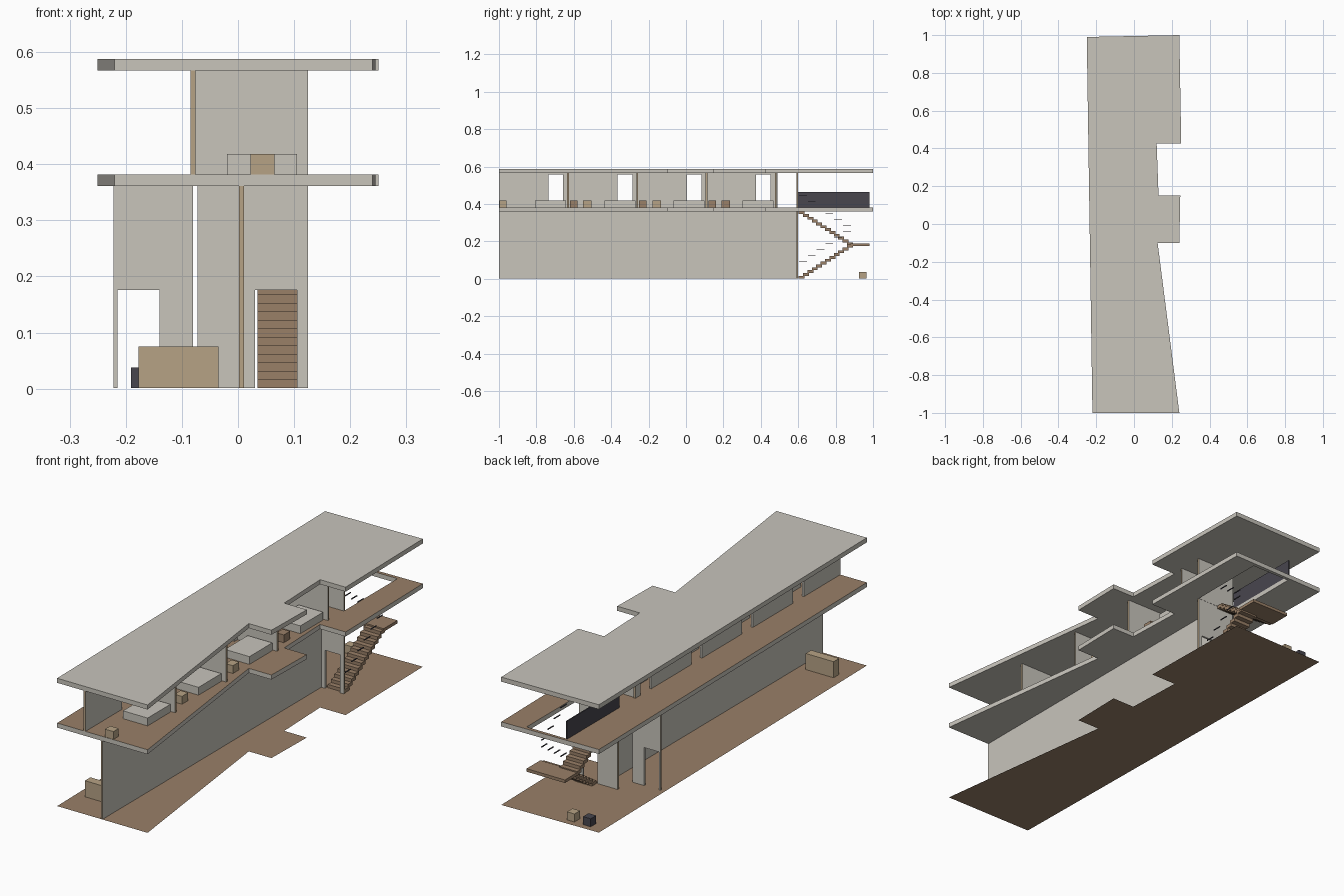
import bpy
import bmesh
from mathutils import Vector

if "Cube" in bpy.data.objects:
    bpy.data.objects.remove(bpy.data.objects["Cube"], do_unlink=True)


def material(name, rgb):
    m = bpy.data.materials.new(name)
    m.use_nodes = True
    m.diffuse_color = (*rgb, 1)
    bsdf = next(n for n in m.node_tree.nodes if n.type == 'BSDF_PRINCIPLED')
    bsdf.inputs["Base Color"].default_value = (*rgb, 1)
    return m


PLASTER = material("plaster_grey", (0.58, 0.555, 0.50))
WOOD = material("floor_brown", (0.32, 0.215, 0.137))
TAN = material("light_tan", (0.47, 0.365, 0.235))
DARK = material("charcoal", (0.065, 0.061, 0.076))

FLOOR, SLAB_LOW, ROOF_LOW, ROOF_TOP = 0.382, 0.361, 0.567, 0.588
BASE = 0.001
DOOR = 0.175


def finish(bm, name, mats, rule=None):
    bmesh.ops.recalc_face_normals(bm, faces=bm.faces)
    bm.normal_update()
    if rule:
        for f in bm.faces:
            f.material_index = rule(f)
    me = bpy.data.meshes.new(name)
    bm.to_mesh(me)
    bm.free()
    for m in mats:
        me.materials.append(m)
    ob = bpy.data.objects.new(name, me)
    bpy.context.collection.objects.link(ob)
    return ob


def add_box(bm, xs, ys, zs):
    verts = bmesh.ops.create_cube(bm, size=1)["verts"]
    for v in verts:
        v.co = [a + (b - a) * (c + 0.5) for (a, b), c in zip((xs, ys, zs), v.co)]


def box(name, xs, ys, zs, mat):
    bm = bmesh.new()
    add_box(bm, xs, ys, zs)
    return finish(bm, name, [mat])


def extrude(bm, faces, direction):
    geo = bmesh.ops.extrude_face_region(bm, geom=faces)["geom"]
    moved = [g for g in geo if isinstance(g, bmesh.types.BMVert)]
    bmesh.ops.translate(bm, verts=moved, vec=Vector(direction))


def slab(name, outline, z, height, mats, rule=None, hole=None):
    bm = bmesh.new()
    edges = []
    for loop in filter(None, (outline, hole)):
        vs = [bm.verts.new((x, y, z)) for x, y in loop]
        edges += [bm.edges.new((a, b)) for a, b in zip(vs, vs[1:] + vs[:1])]
    bmesh.ops.triangle_fill(bm, edges=edges, use_beauty=True, normal=(0, 0, 1))
    if height:
        extrude(bm, bm.faces[:], (0, 0, height))
    return finish(bm, name, mats, rule)


def wall(name, axis, span, at, zs, doors=(), thick=0.009):
    """Upright wall along one axis, with door notches and tan end faces."""
    low, high = zs
    pts = [(span[0], high), (span[0], low)]
    for a, b in doors:
        pts += [(a, low), (a, low + DOOR), (b, low + DOOR), (b, low)]
    pts += [(span[1], low), (span[1], high)]
    bm = bmesh.new()
    place = (lambda s, z: (s, at, z)) if axis == 0 else (lambda s, z: (at, s, z))
    face = bm.faces.new([bm.verts.new(place(s, z)) for s, z in pts])
    extrude(bm, [face], (0, thick, 0) if axis == 0 else (thick, 0, 0))

    def is_end(f):
        c = f.calc_center_median()[axis]
        return int(abs(f.normal[axis]) > 0.9 and min(abs(c - s) for s in span) < 1e-4)
    return finish(bm, name, [PLASTER, TAN], is_end)


# Ground, upper floor with stair opening, and roof
plan = [(-0.25, 0.99), (0.24, 1.0), (0.25, 0.425), (0.12, 0.425), (0.13, 0.15),
        (0.245, 0.15), (0.24, -0.10), (0.125, -0.10), (0.24, -1.0), (-0.22, -1.0)]
stairwell = [(-0.075, 0.6), (0.125, 0.6), (0.125, 0.98), (-0.075, 0.98)]
slab("ground", plan, 0, 0, [WOOD])
slab("upper_floor", plan, SLAB_LOW, FLOOR - SLAB_LOW, [PLASTER, WOOD],
     lambda f: int(f.normal.z > 0.9), stairwell)
slab("roof", plan, ROOF_LOW, ROOF_TOP - ROOF_LOW, [PLASTER])

# Lower walls
low = (BASE, SLAB_LOW)
wall("lower_long_wall", 1, (-1.0, 0.59), 0.002, low)
wall("lower_side_screen", 0, (-0.222, -0.08), 0.495, low, [(-0.215, -0.14)])
wall("lower_stair_wall", 0, (-0.072, 0.125), 0.59, low, [(0.03, 0.105)])

# Upper walls
up = (FLOOR, ROOF_LOW)
room_ends = [-0.635 + 0.37 * i for i in range(4)]
wall("upper_long_wall", 1, (-1.0, 0.49), -0.085, up,
     [(y - 0.1, y - 0.022) for y in room_ends])
for i, y in enumerate(room_ends):
    wall(f"room_wall_{i + 1}", 0, (-0.076, 0.125), y, up)
wall("upper_stair_wall", 0, (-0.076, 0.125), 0.59, up)

# Beds, desks and stools in the four rooms
top = (FLOOR, FLOOR + 0.036)
for i, y in enumerate(room_ends):
    box(f"bed_{i + 1}", (-0.02, 0.105), (y - 0.172, y - 0.006), top, PLASTER)
    start = y - 0.36
    if i == 0:
        box("stool_1", (0.022, 0.065), (-0.998, -0.96), top, TAN)
    else:
        box(f"side_table_{i + 1}", (-0.065, -0.028), (start + 0.005, start + 0.045), top, WOOD)
        box(f"stool_{i + 1}", (0.062, 0.1), (start + 0.075, start + 0.12), top,
            WOOD if i == 3 else TAN)

# Lower furniture
box("counter", (-0.177, -0.035), (-0.86, -0.82), (BASE, 0.075), TAN)
box("tan_seat", (-0.108, -0.07), (0.925, 0.965), (BASE, 0.038), TAN)
box("dark_seat", (-0.191, -0.152), (0.925, 0.965), (BASE, 0.038), DARK)

# Stairs: two flights meeting at a landing
STEPS, RUN, RISE = 12, 0.0235, 0.0152
for name, xs, z0, side in (("lower_flight", (0.035, 0.123), BASE, 1),
                           ("upper_flight", (-0.07, 0.018), 0.18, -1)):
    bm = bmesh.new()
    for i in range(STEPS):
        k = i if side > 0 else STEPS - 1 - i
        y = 0.602 + k * RUN
        z = z0 + i * RISE
        add_box(bm, xs, (y, y + RUN + 0.008), (z, z + RISE))
    finish(bm, name, [WOOD])
box("landing", (-0.07, 0.125), (0.88, 0.98), (0.176, 0.19), WOOD)

# Stepped handrail bars and the balustrade beside the opening
bm = bmesh.new()
for i in range(12):
    k = i if i < 6 else 11 - i
    y = 0.604 + 0.047 * k
    z = 0.09 + 0.032 * i
    add_box(bm, (0.118, 0.122), (y, y + 0.042), (z, z + 0.004))
finish(bm, "handrail_bars", [DARK])
box("balustrade", (-0.083, -0.078), (0.6, 0.982), (FLOOR, 0.465), DARK)
